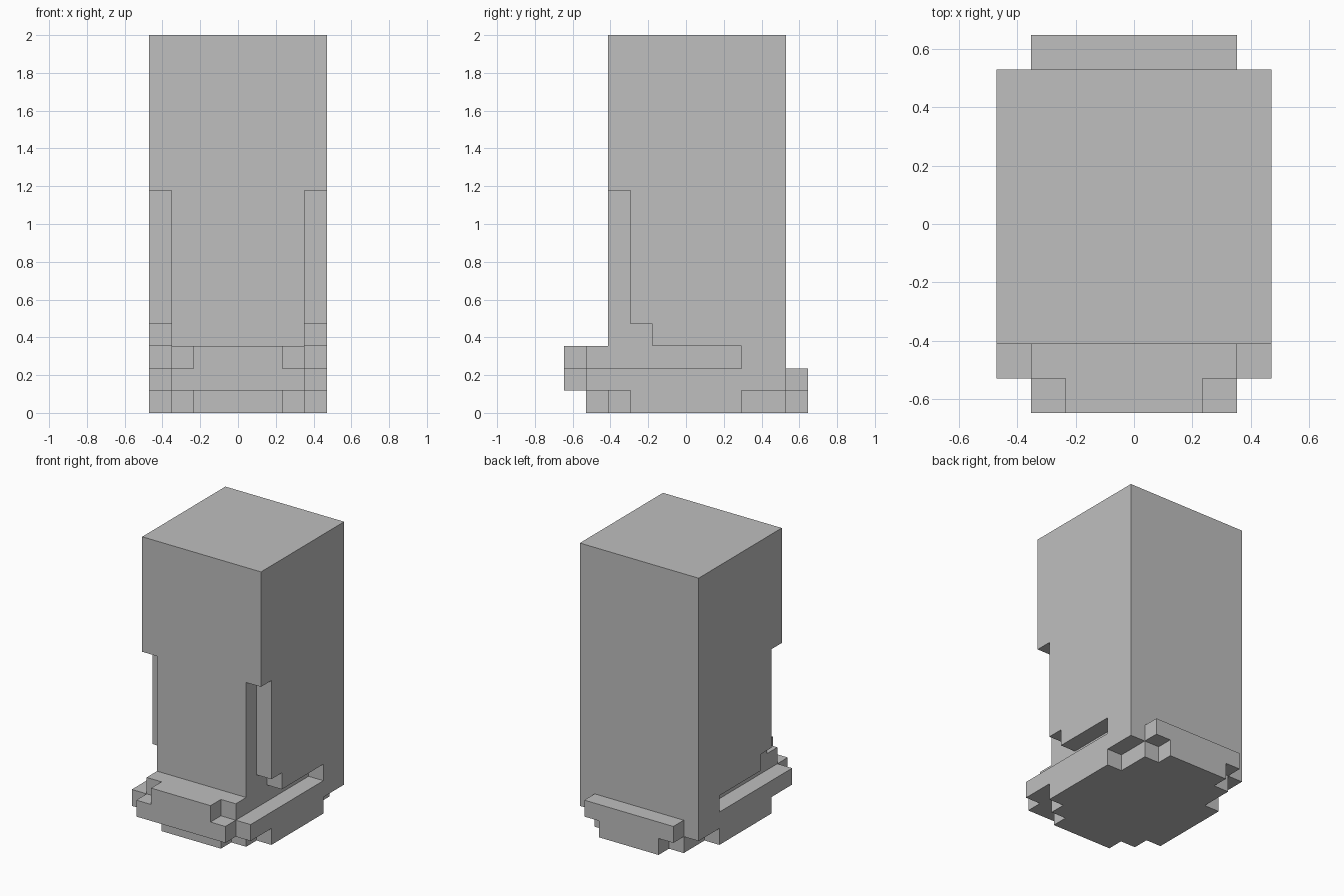
import bpy
import bmesh
from mathutils import Vector

if "Cube" in bpy.data.objects:
    bpy.data.objects.remove(bpy.data.objects["Cube"], do_unlink=True)

UNIT = 2 / 17                      # one block of the stepped design
ORIGIN = Vector((-4, -5.5, 0))     # centres the block grid

grey = bpy.data.materials.new("plain grey")
grey.use_nodes = True
colour = (0.52, 0.52, 0.52, 1)
grey.diffuse_color = colour
grey.node_tree.nodes["Principled BSDF"].inputs["Base Color"].default_value = colour


def box(inset, y0, y1, z0, z1):
    """Blocks of a centred box, inset from both sides by whole blocks."""
    return {(x, y, z) for x in range(inset, 8 - inset)
            for y in range(y0, y1) for z in range(z0, z1)}


def side_strip(y0, y1, z0, z1):
    """Mirrored one-block strips along both sides."""
    return {(x, y, z) for x in (0, 7)
            for y in range(y0, y1) for z in range(z0, z1)}


# Main column and foot, stepped in at the front and back
solid = box(0, 2, 10, 1, 17)
solid |= box(0, 3, 8, 0, 1) | box(1, 2, 10, 0, 1) | box(2, 1, 11, 0, 1)
# Front ledge with stepped corners
solid |= box(0, 1, 2, 1, 2) | box(1, 0, 2, 1, 2)
solid |= box(1, 1, 2, 2, 3) | box(2, 0, 1, 2, 3)
# Back ledge
solid |= box(1, 10, 11, 1, 2)
# Corner notches and long side slots
solid -= side_strip(2, 3, 4, 10)
solid -= side_strip(2, 4, 3, 4)
solid -= side_strip(2, 8, 2, 3)

# Skin the exposed sides and merge flat areas
bm = bmesh.new()
corners = {}


def corner(p):
    key = tuple(round(c) for c in p)
    if key not in corners:
        corners[key] = bm.verts.new((Vector(key) + ORIGIN) * UNIT)
    return corners[key]


for cell in solid:
    for axis in range(3):
        u, v = Vector(), Vector()
        u[(axis + 1) % 3] = 1
        v[(axis + 2) % 3] = 1
        for side in (0, 1):
            step = Vector()
            step[axis] = 1
            beside = Vector(cell) + step * (2 * side - 1)
            if tuple(int(c) for c in beside) in solid:
                continue
            p = Vector(cell) + step * side
            loop = [p, p + u, p + u + v, p + v]
            bm.faces.new([corner(q) for q in (loop if side else loop[::-1])])

bmesh.ops.dissolve_limit(bm, angle_limit=0.01, verts=bm.verts[:], edges=bm.edges[:])
mesh = bpy.data.meshes.new("stepped_tower")
bm.to_mesh(mesh)
bm.free()
mesh.materials.append(grey)
tower = bpy.data.objects.new("stepped_tower", mesh)
bpy.context.collection.objects.link(tower)
